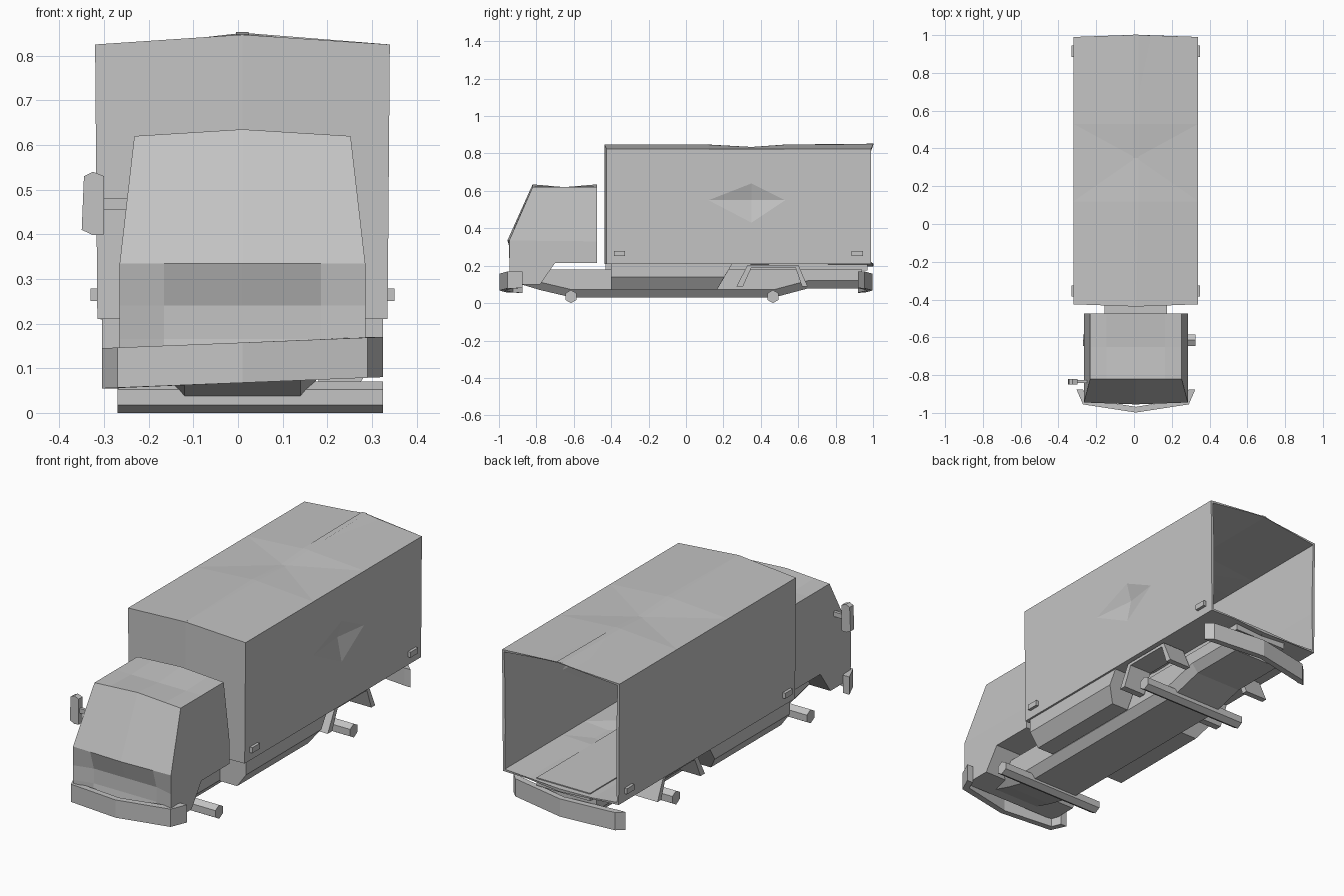
import bpy, bmesh, math
from mathutils import Vector

if "Cube" in bpy.data.objects:
    bpy.data.objects.remove(bpy.data.objects["Cube"])

GREY = (0.55, 0.55, 0.55, 1)
paint = bpy.data.materials.new("plain grey")
paint.use_nodes = True
paint.diffuse_color = GREY
paint.node_tree.nodes["Principled BSDF"].inputs["Base Color"].default_value = GREY
MID = 0.01  # body centre line in x


def finish(name, bm):
    bmesh.ops.recalc_face_normals(bm, faces=bm.faces)
    mesh = bpy.data.meshes.new(name)
    bm.to_mesh(mesh)
    bm.free()
    mesh.materials.append(paint)
    obj = bpy.data.objects.new(name, mesh)
    bpy.context.collection.objects.link(obj)
    return obj


def skin(sections, caps=True):
    """Join equal-length closed cross-sections into one solid."""
    bm = bmesh.new()
    rings = [[bm.verts.new(p) for p in s] for s in sections]
    n = len(rings[0])
    for a, b in zip(rings, rings[1:]):
        for i in range(n):
            bm.faces.new((a[i], a[(i + 1) % n], b[(i + 1) % n], b[i]))
    if caps:
        bm.faces.new(rings[0])
        bm.faces.new(rings[-1])
    return bm, rings


def loft(name, sections):
    return finish(name, skin(sections)[0])


def box(name, centre, size):
    x, y, z = (s / 2 for s in size)
    cx, cy, cz = centre
    return loft(name, [[(cx + sx, cy - y, cz - z), (cx + sx, cy + y, cz - z),
                        (cx + sx, cy + y, cz + z), (cx + sx, cy - y, cz + z)] for sx in (-x, x)])


# Cargo box: open at the back, with a dented side and roof
outline = [(-.315, .21), (-.32, .825), (MID, .847), (.34, .825), (.335, .21), (MID, .21)]
bm, rings = skin([[(x, y, z) for x, z in outline] for y in (-.425, .99)], caps=False)
bm.faces.new(rings[0])
cuts = [((MID, 0, 0), (1, 0, 0))]
cuts += [((0, y, 0), (0, 1, 0)) for y in (.12, .35, .53)]
cuts += [((0, 0, z), (0, 0, 1)) for z in (.43, .55, .64)]
for co, no in cuts:
    bmesh.ops.bisect_plane(bm, geom=bm.verts[:] + bm.edges[:] + bm.faces[:], plane_co=co, plane_no=no)
for v in bm.verts:
    x, y, z = v.co
    if abs(x - MID) < .005 and (y < -.4 or y > .9):
        v.co.y += math.copysign(.012, y)
    if abs(y - .35) < .01:
        if x > .3 and abs(z - .55) < .01:
            v.co.x -= .025
        if z > .84:
            v.co.z -= .012
bmesh.ops.triangulate(bm, faces=[f for f in bm.faces if all(-.4 < v.co.y < .9 for v in f.verts)])
cargo = finish("cargo_box", bm)
wall = cargo.modifiers.new("wall thickness", "SOLIDIFY")
wall.thickness = .015
wall.offset = -1

# Side marker lamps
for side, sx in (("right", -.32), ("left", .34)):
    for end, y in (("front", -.355), ("rear", .915)):
        box(f"{side}_{end}_marker", (sx, y, .265), (.02, .06, .028))

# Cab: side profile repeated across the width, pushed in at the grille
profile = [(-.475, .33), (-.475, .62), (-.65, .62), (-.82, .62), (-.945, .335), (-.945, .24),
           (-.945, .165), (-.93, .1), (-.78, .1), (-.70, .215), (-.475, .215)]
columns = []
for t in (-1, -.64, 0, .64, 1):
    ring = []
    for y, z in profile:
        half = .275 - max(0, z - .335) * .115
        crown = .015 * (1 - abs(t)) if z > .6 and y != -.65 else 0
        if abs(t) < 1 and y < -.9:
            if .15 < z < .3:
                y += .025
            elif z > .3:
                y -= .01 * (1 - abs(t))
        ring.append((MID + half * t, y, z + crown))
    columns.append(ring)
bm, rings = skin(columns, caps=False)
for ring in (rings[0], rings[-1]):
    bm.faces.new(ring[:5])
    bm.faces.new([ring[0]] + ring[4:])
finish("cab", bm)

# Wing mirror on its arm
shape = [(-.35, .41), (-.345, .53), (-.325, .54), (-.30, .53), (-.30, .4), (-.325, .398)]
loft("mirror", [[(x, y, z) for x, z in shape] for y in (-.85, -.82)])
box("mirror_arm", (-.27, -.835, .468), (.08, .016, .024))

# Chassis with a belly that drops between the axles
loft("chassis", [[(MID + sx * w, y, z) for sx, w, z in (
    (-1, .165, .18), (-1, .165, low + .042), (-1, .13, low),
    (1, .13, low), (1, .165, low + .042), (1, .165, .18))]
    for y, low in ((-.88, .1), (-.78, .07), (-.61, .03), (.47, .03), (.65, .078), (.94, .078))])
box("box_mount", (MID, .27, .195), (.3, 1.4, .04))

# Bumpers: shallow V with returned ends, hanging slightly crooked
half = [(.315, .875, .28, .875), (.28, .955, .262, .925), (0, .998, 0, .968)]
path = half + [(-a, b, -c, d) for a, b, c, d in reversed(half[:2])]
for name, s in (("front_bumper", -1), ("rear_bumper", 1)):
    sections = []
    for ox, oy, ix, iy in path:
        if s > 0:
            oy, iy = max(oy, .92), max(iy, .92)
        low = .0675 + .04 * ox
        sections.append([(MID + ox, s * oy, low), (MID + ox, s * oy, low + .09),
                         (MID + ix, s * iy, low + .09), (MID + ix, s * iy, low)])
    loft(name, sections)

# Side skirts with a chamfered lower edge, and rear mudguards
guard = [(.27, .09), (.33, .205), (.60, .205), (.65, .09)]
inner = [(.305, .09), (.35, .19), (.585, .19), (.62, .09)]
for side, s in (("right", -1), ("left", 1)):
    def out(d, s=s):
        return MID + s * d
    loft(f"{side}_skirt", [[(out(.17), y0, .215), (out(.315), y0, .215), (out(.315), y1, .14),
                            (out(.265), y2, .07), (out(.17), y2, .07)]
                           for y0, y1, y2 in ((-.4, -.4, -.4), (.25, .205, .165))])
    loft(f"{side}_mudguard", [[(out(.18), *a), (out(.305), *a), (out(.305), *b), (out(.18), *b)]
                              for a, b in zip(guard, inner)])

# Six-sided axles
for name, y in (("front_axle", -.615), ("rear_axle", .465)):
    ring = [(y + .035 * math.sin(math.radians(a)), .035 + .035 * math.cos(math.radians(a)))
            for a in range(0, 360, 60)]
    loft(name, [[(x, *p) for p in ring] for x in (-.27, .325)])
